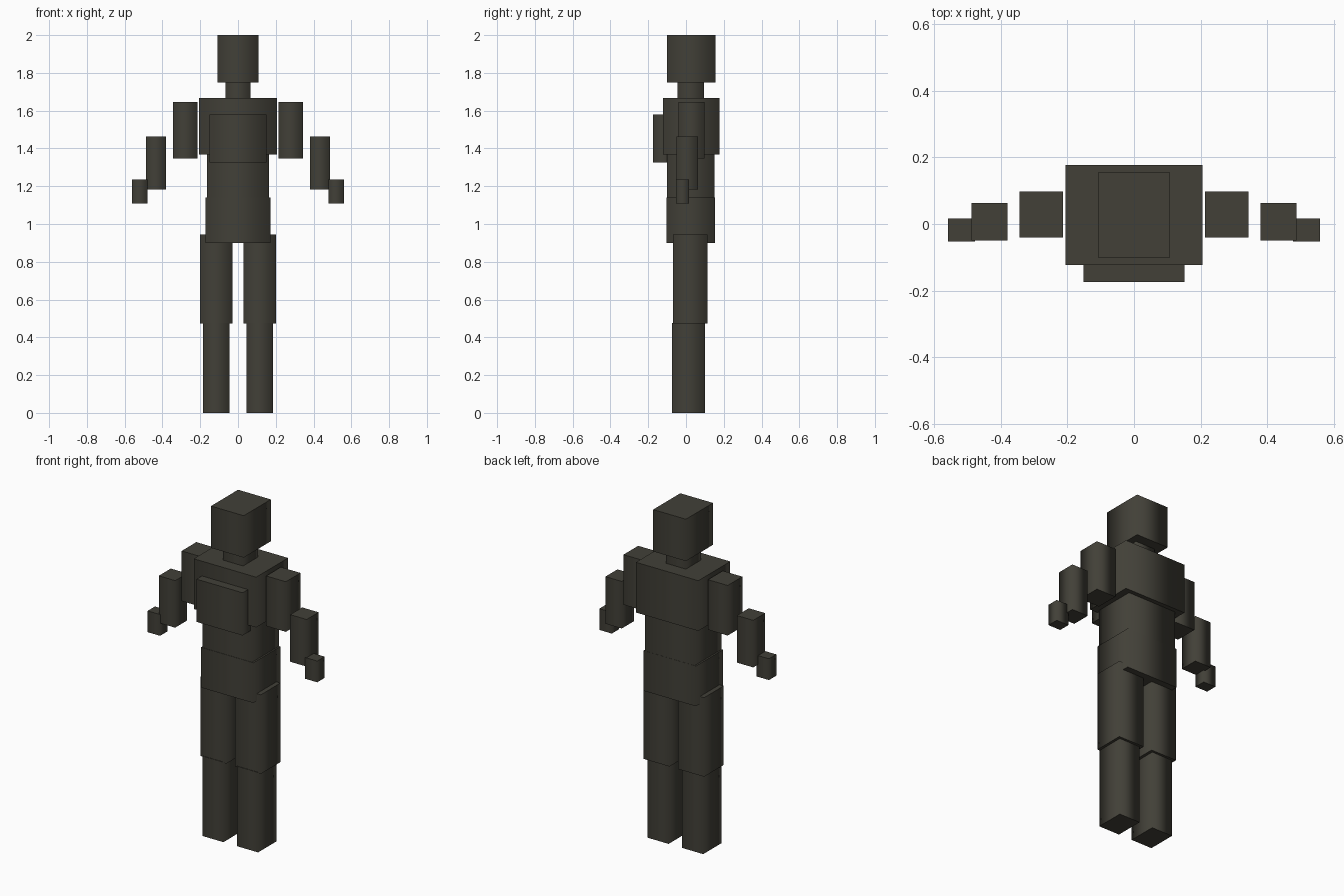
import bpy, bmesh

if "Cube" in bpy.data.objects:
    bpy.data.objects.remove(bpy.data.objects["Cube"])

# One dark olive-grey colour for the whole figure
olive = bpy.data.materials.new("dark_olive_grey")
olive.diffuse_color = (0.054, 0.051, 0.039, 1.0)
olive.use_nodes = True
olive.node_tree.nodes["Principled BSDF"].inputs["Base Color"].default_value = olive.diffuse_color


def block(name, x, y, z):
    """Four-sided block with fan caps, softly shaded round the sides."""
    bm = bmesh.new()
    ring = [(x[0], y[0]), (x[1], y[0]), (x[1], y[1]), (x[0], y[1])]
    low = [bm.verts.new((px, py, z[0])) for px, py in ring]
    high = [bm.verts.new((px, py, z[1])) for px, py in ring]
    mid = (sum(x) / 2, sum(y) / 2)
    base = bm.verts.new((*mid, z[0]))
    peak = bm.verts.new((*mid, z[1]))
    for i in range(4):
        j = (i + 1) % 4
        bm.faces.new((low[i], low[j], high[j], high[i]))
        bm.faces.new((low[j], low[i], base))
        bm.faces.new((high[i], high[j], peak))
        for rim in (low, high):
            bm.edges.get((rim[i], rim[j])).smooth = False
    for face in bm.faces:
        face.smooth = True
    mesh = bpy.data.meshes.new(name)
    bm.to_mesh(mesh)
    bm.free()
    mesh.materials.append(olive)
    obj = bpy.data.objects.new(name, mesh)
    bpy.context.collection.objects.link(obj)


# Head and trunk: half width, depth range, height range
trunk = {
    "head": (0.108, (-0.10, 0.155), (1.75, 2.0)),
    "neck": (0.066, (-0.046, 0.095), (1.66, 1.755)),
    "chest": (0.206, (-0.123, 0.178), (1.368, 1.668)),
    "chest_plate": (0.152, (-0.174, -0.06), (1.325, 1.58)),
    "belly": (0.163, (-0.10, 0.152), (1.13, 1.375)),
    "hips": (0.173, (-0.102, 0.153), (0.90, 1.14)),
}
for name, (half, y, z) in trunk.items():
    block(name, (-half, half), y, z)

# Limbs: width range on the +x side, depth range, height range
limbs = {
    "upper_arm": ((0.214, 0.344), (-0.04, 0.098), (1.347, 1.646)),
    "forearm": ((0.380, 0.488), (-0.05, 0.063), (1.182, 1.463)),
    "hand": ((0.478, 0.560), (-0.052, 0.017), (1.108, 1.235)),
    "thigh": ((0.028, 0.200), (-0.07, 0.115), (0.472, 0.944)),
    "shin": ((0.045, 0.184), (-0.073, 0.10), (0.0, 0.477)),
}
for name, (x, y, z) in limbs.items():
    block(name + "_a", x, y, z)
    block(name + "_b", (-x[1], -x[0]), y, z)
